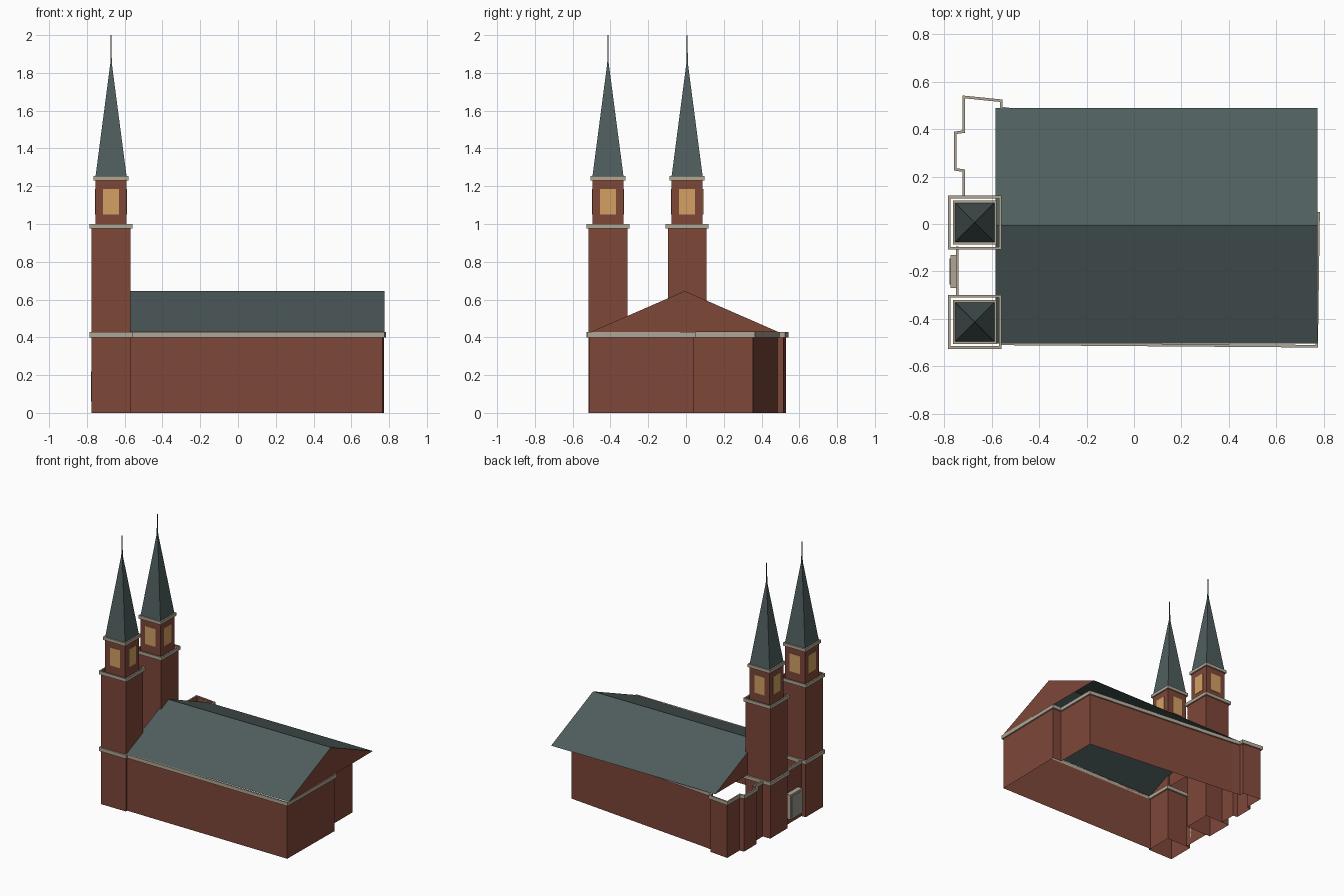
import bpy
import bmesh

cube = bpy.data.objects.get("Cube")
if cube:
    bpy.data.objects.remove(cube, do_unlink=True)


def material(name, rgb):
    # 8-bit display colour to linear
    lin = [((c / 255 + 0.055) / 1.055) ** 2.4 for c in rgb] + [1.0]
    m = bpy.data.materials.new(name)
    m.use_nodes = True
    m.diffuse_color = lin
    bsdf = m.node_tree.nodes["Principled BSDF"]
    bsdf.inputs["Base Color"].default_value = lin
    bsdf.inputs["Roughness"].default_value = 0.9
    return m


BRICK = material("red_brick", (126, 71, 57))
SLATE = material("slate_roof", (80, 94, 94))
STONE = material("pale_stone", (176, 166, 148))
GLOW = material("amber_window", (212, 160, 100))
DOOR = material("grey_door", (150, 152, 142))


def make(name, verts, faces, mat):
    me = bpy.data.meshes.new(name)
    me.from_pydata(verts, [], faces)
    me.materials.append(mat)
    ob = bpy.data.objects.new(name, me)
    bpy.context.collection.objects.link(ob)
    return ob


def wall(name, path, z0, z1, mat, closed=False, thick=0.0):
    # Upright sheet along a counterclockwise path, thickened outward if asked
    n = len(path)
    verts = [(x, y, z) for z in (z0, z1) for x, y in path]
    spans = n if closed else n - 1
    faces = [(i, (i + 1) % n, n + (i + 1) % n, n + i) for i in range(spans)]
    ob = make(name, verts, faces, mat)
    if thick:
        mod = ob.modifiers.new("thickness", "SOLIDIFY")
        mod.thickness = thick
        mod.offset = 1
        mod.use_even_offset = True
    return ob


def square(cx, cy, h):
    return [(cx - h, cy - h), (cx + h, cy - h), (cx + h, cy + h), (cx - h, cy + h)]


def taper(name, cx, cy, h0, h1, z0, z1, mat):
    verts = [(x, y, z0) for x, y in square(cx, cy, h0)]
    verts += [(x, y, z1) for x, y in square(cx, cy, h1)]
    faces = [(i, (i + 1) % 4, 4 + (i + 1) % 4, 4 + i) for i in range(4)]
    return make(name, verts, faces + [(4, 5, 6, 7)], mat)


def box(name, lo, hi, mat):
    bm = bmesh.new()
    bmesh.ops.create_cube(bm, size=1)
    for v in bm.verts:
        v.co = [(a + b) / 2 + c * (b - a) for a, b, c in zip(lo, hi, v.co)]
    me = bpy.data.meshes.new(name)
    bm.to_mesh(me)
    bm.free()
    me.materials.append(mat)
    ob = bpy.data.objects.new(name, me)
    bpy.context.collection.objects.link(ob)
    return ob


# Hall walls with their stone cornice
BAND = (0.4, 0.427)
hall = [(-0.57, -0.5), (0.765, -0.51), (0.773, 0.04), (0.70, 0.04), (0.70, 0.355),
        (-0.50, 0.475), (-0.565, 0.485), (-0.565, 0.515), (-0.713, 0.53),
        (-0.713, 0.385), (-0.748, 0.38), (-0.748, 0.235), (-0.713, 0.23), (-0.713, 0.11)]
porch = [(-0.74, -0.095), (-0.74, -0.31)]
for name, path in (("hall", hall), ("entrance", porch)):
    wall(name + "_wall", path, 0, BAND[1], BRICK)
    wall(name + "_cornice", path, *BAND, STONE, thick=0.011)

# Pitched roof and its two brick gables
X0, X1, Y0, YR, Y1, EAVE, RIDGE = -0.585, 0.775, -0.505, -0.007, 0.49, 0.428, 0.645
section = [(Y0, EAVE), (YR, RIDGE), (Y1, EAVE)]
make("roof", [(x, y, z) for x in (X0, X1) for y, z in section],
     [(0, 3, 4, 1), (1, 4, 5, 2)], SLATE)
for name, x, order in (("gable_left", X1, (0, 2, 1)), ("gable_right", X0, (0, 1, 2))):
    make(name, [(x, y, z) for y, z in section], [order], BRICK)

# Entrance door
box("door_frame", (-0.775, -0.27, 0.05), (-0.74, -0.13, 0.235), STONE)
box("door_panel", (-0.778, -0.255, 0.06), (-0.774, -0.145, 0.22), DOOR)

# Twin towers
CX, SHAFT, BELFRY = -0.672, 0.1025, 0.0825
for side, cy in (("front", -0.413), ("back", 0.006)):
    p = side + "_tower_"
    base, upper = square(CX, cy, SHAFT), square(CX, cy, BELFRY)
    wall(p + "shaft", base, 0, 1.0, BRICK, True)
    wall(p + "belfry", upper, 0.975, 1.25, BRICK, True)
    wall(p + "cornice", base, *BAND, STONE, True, 0.011)
    wall(p + "shaft_band", base, 0.975, 1.0, STONE, True, 0.011)
    wall(p + "belfry_band", upper, 1.23, 1.253, STONE, True, 0.01)
    taper(p + "spire", CX, cy, BELFRY, 0.004, 1.25, 1.85, SLATE)
    taper(p + "finial", CX, cy, 0.004, 0.002, 1.85, 2.0, SLATE)
    # One window plate on each belfry face
    w, t, z0, z1 = 0.042, 0.003, 1.05, 1.185
    for s in (-1, 1):
        fx, fy = CX + s * BELFRY, cy + s * BELFRY
        box(p + "window_x", (fx - t, cy - w, z0), (fx + t, cy + w, z1), GLOW)
        box(p + "window_y", (CX - w, fy - t, z0), (CX + w, fy + t, z1), GLOW)
